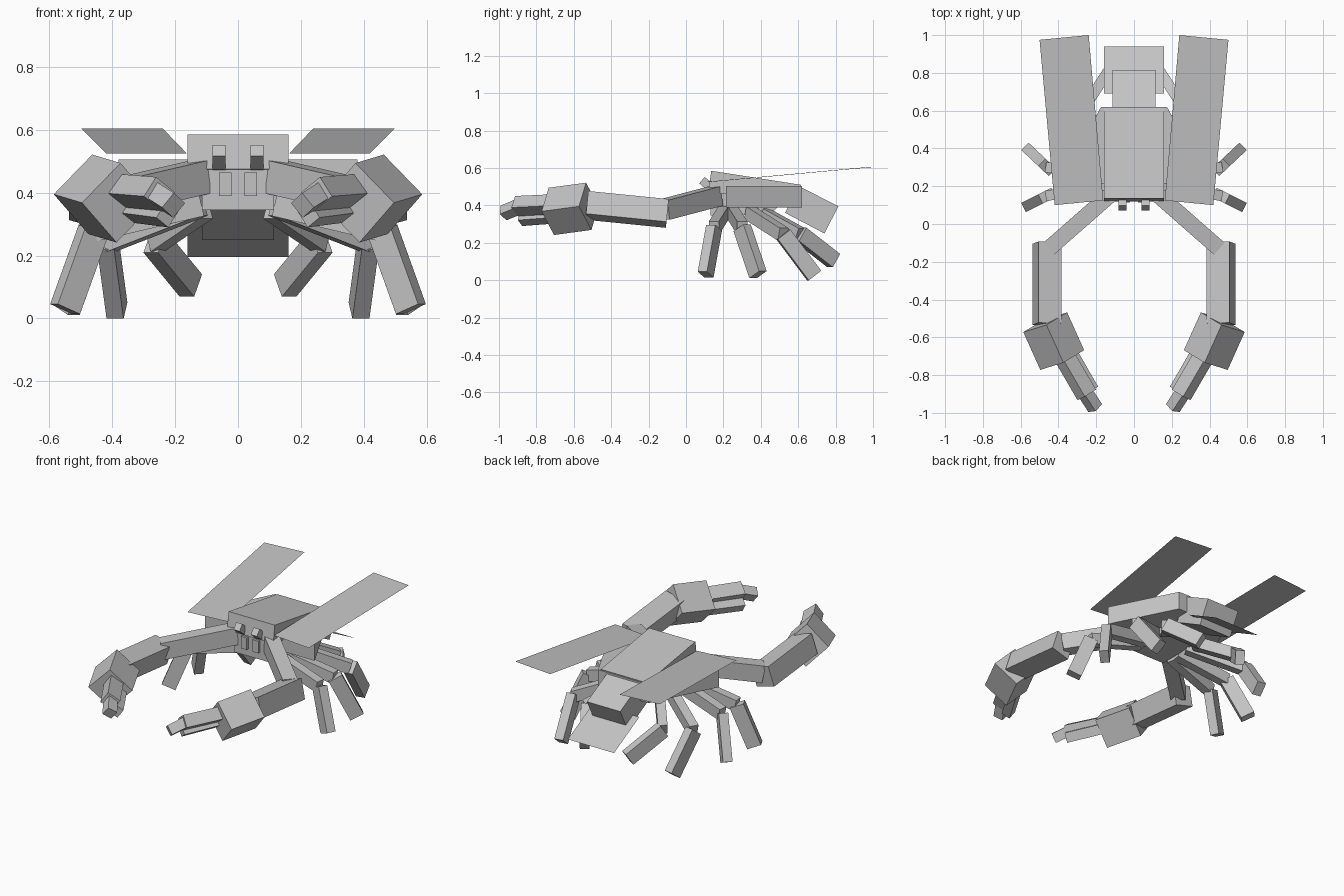
import bpy, bmesh, math
from mathutils import Vector, Matrix

cube = bpy.data.objects.get("Cube")
if cube:
    bpy.data.objects.remove(cube, do_unlink=True)

grey = bpy.data.materials.new("shell_grey")
grey.use_nodes = True
grey.diffuse_color = (0.55, 0.55, 0.55, 1)
grey.node_tree.nodes["Principled BSDF"].inputs["Base Color"].default_value = grey.diffuse_color


def finish(name, bm, mirror=False):
    bmesh.ops.recalc_face_normals(bm, faces=bm.faces)
    mesh = bpy.data.meshes.new(name)
    bm.to_mesh(mesh)
    bm.free()
    mesh.materials.append(grey)
    ob = bpy.data.objects.new(name, mesh)
    bpy.context.collection.objects.link(ob)
    if mirror:
        ob.modifiers.new("Mirror", "MIRROR").use_mirror_merge = False
    return ob


def beam(name, start, end, width, height, roll=0):
    """Mirrored box running between two points, rolled about its axis."""
    a, b = Vector(start), Vector(end)
    d = (b - a).normalized()
    side = d.cross(Vector((0, 0, 1))).normalized()
    up = side.cross(d)
    rot = Matrix((side, d, up)).transposed() @ Matrix.Rotation(math.radians(roll), 3, 'Y')
    bm = bmesh.new()
    bmesh.ops.create_cube(bm, size=1)
    for v in bm.verts:
        v.co = (a + b) / 2 + rot @ Vector((v.co.x * width, v.co.y * (b - a).length, v.co.z * height))
    return finish(name, bm, True)


def prism(name, points, offset):
    """Flat outline, extruded by an offset."""
    bm = bmesh.new()
    face = bm.faces.new([bm.verts.new(p) for p in points])
    out = bmesh.ops.extrude_face_region(bm, geom=[face], use_keep_orig=True)
    moved = [g for g in out["geom"] if isinstance(g, bmesh.types.BMVert)]
    bmesh.ops.translate(bm, verts=moved, vec=offset)
    return finish(name, bm)


def side_prism(name, half, profile):
    return prism(name, [(-half, y, z) for y, z in profile], (2 * half, 0, 0))


def sheet(name, points, mirror=False):
    bm = bmesh.new()
    bm.faces.new([bm.verts.new(p) for p in points])
    return finish(name, bm, mirror)


# Body
side_prism("upper_shell", 0.16, [(0.135, 0.585), (0.615, 0.51), (0.6, 0.4), (0.12, 0.475)])
prism("body", [(-0.38, 0.215, 0.39), (0.38, 0.215, 0.39), (0.175, 0.62, 0.39), (-0.175, 0.62, 0.39)],
      (0, 0, 0.115))
side_prism("belly", 0.115, [(0.13, 0.345), (0.13, 0.49), (0.55, 0.45), (0.45, 0.35)])
side_prism("tail", 0.115, [(0.6, 0.505), (0.815, 0.395), (0.74, 0.25), (0.53, 0.36)])
sheet("tail_fan", [(-0.16, 0.69, 0.325), (0.16, 0.69, 0.325), (0.16, 0.94, 0.195), (-0.16, 0.94, 0.195)])
sheet("wings", [(0.163, 0.125, 0.525), (0.42, 0.1, 0.525), (0.5, 0.975, 0.605), (0.24, 1.0, 0.605)], True)

# Face
beam("eyes", (0.06, 0.14, 0.49), (0.06, 0.085, 0.535), 0.042, 0.045)
beam("mouth_parts", (0.04, 0.14, 0.427), (0.04, 0.115, 0.427), 0.04, 0.075)

# Claw arms
beam("upper_arms", (0.12, 0.16, 0.45), (0.445, -0.125, 0.375), 0.085, 0.105)
beam("forearms", (0.46, -0.1, 0.357), (0.46, -0.53, 0.4), 0.126, 0.126, 15)
beam("claw_palms", (0.47, -0.52, 0.395), (0.38, -0.72, 0.368), 0.18, 0.18, 45)
beam("upper_fingers", (0.375, -0.69, 0.405), (0.25, -0.905, 0.395), 0.085, 0.075, 35)
beam("finger_tips", (0.26, -0.89, 0.395), (0.205, -0.975, 0.36), 0.06, 0.06, 35)
beam("lower_fingers", (0.34, -0.68, 0.345), (0.225, -0.88, 0.33), 0.055, 0.06, 35)

# Walking legs: hip, knee, foot
legs = {
    "first": ((0.12, 0.2, 0.36), (0.46, 0.15, 0.28), (0.55, 0.105, 0.03)),
    "second": ((0.12, 0.25, 0.36), (0.46, 0.3, 0.28), (0.55, 0.385, 0.03)),
    "third": ((0.12, 0.34, 0.36), (0.415, 0.52, 0.245), (0.385, 0.685, 0.025)),
    "fourth": ((0.11, 0.42, 0.35), (0.265, 0.61, 0.245), (0.15, 0.79, 0.105)),
}
for name, (hip, knee, foot) in legs.items():
    beam(name + "_upper_legs", hip, knee, 0.055, 0.07)
    beam(name + "_lower_legs", knee, foot, 0.055, 0.085)
